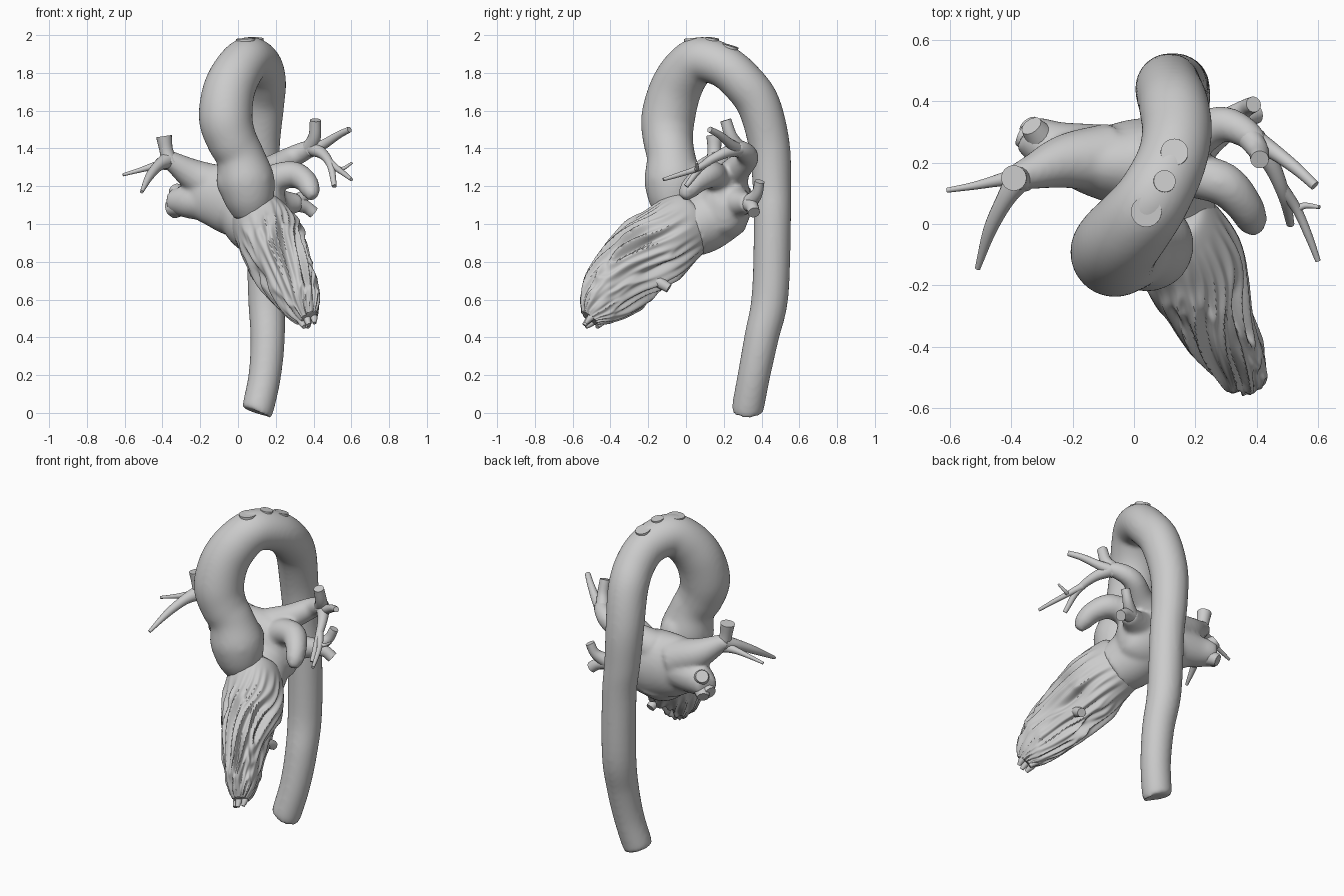
import bpy, bmesh, math
from mathutils import Vector, noise


def spline(pts, steps):
    """Catmull-Rom through stations (x, y, z, ru[, rv])."""
    p = [Vector(q if len(q) == 5 else (*q, q[3])) for q in pts]
    p = [p[0] * 2 - p[1]] + p + [p[-1] * 2 - p[-2]]
    out = []
    for i in range(1, len(p) - 2):
        a, b, c, d = p[i - 1:i + 3]
        for k in range(steps):
            t = k / steps
            out.append((b * 2 + (c - a) * t + (a * 2 - b * 5 + c * 4 - d) * t * t
                        + (b * 3 - a - c * 3 + d) * t ** 3) * 0.5)
    return out + [p[-2]]


def loft(bm, pts, sides=24, steps=6, bump=None):
    """Capped tube with elliptical, optionally bumpy, sections."""
    s = spline(pts, steps)
    c = [Vector(q[:3]) for q in s]
    u, rings = None, []
    for i, q in enumerate(s):
        t = (c[min(i + 1, len(c) - 1)] - c[max(i - 1, 0)]).normalized()
        if u is None:
            u = t.cross(Vector((0, 0, 1)))
            if u.length < 0.3:
                u = Vector((1, 0, 0))
        u = (u - t * u.dot(t)).normalized()
        v = t.cross(u)
        ring = []
        for k in range(sides):
            a = 2 * math.pi * k / sides
            m = bump(i / (len(s) - 1), a) if bump else 1
            ring.append(bm.verts.new(c[i] + (u * math.cos(a) * max(q[3], .004)
                                             + v * math.sin(a) * max(q[4], .004)) * m))
        rings.append(ring)
    for r0, r1 in zip(rings, rings[1:]):
        for k in range(sides):
            j = (k + 1) % sides
            bm.faces.new((r0[k], r0[j], r1[j], r1[k]))
    bm.faces.new(rings[0][::-1])
    bm.faces.new(rings[-1])


def part(name, lofts, fuse=0, **kw):
    bm = bmesh.new()
    for pts in lofts:
        loft(bm, pts, **kw)
    bmesh.ops.recalc_face_normals(bm, faces=bm.faces)
    me = bpy.data.meshes.new(name)
    bm.to_mesh(me)
    bm.free()
    me.polygons.foreach_set("use_smooth", [True] * len(me.polygons))
    me.set_sharp_from_angle(angle=math.radians(50))
    ob = bpy.data.objects.new(name, me)
    bpy.context.collection.objects.link(ob)
    if fuse:
        r = ob.modifiers.new("fuse", 'REMESH')
        r.mode, r.voxel_size, r.use_smooth_shade = 'VOXEL', fuse, True
        sm = ob.modifiers.new("soften", 'SMOOTH')
        sm.factor, sm.iterations = 0.5, 8
    return ob


# Aorta: root with three swellings, ascending part, arch and descending part
sinuses = [[(x, y, 1.13, .05), (x, y, 1.17, .085), (x, y, 1.235, .10),
            (x, y, 1.30, .08), (x, y, 1.335, .04)]
           for x, y in ((.08, -.105), (-.015, -.08), (.06, .0))]
part("aorta", [[
    (.08, -.05, 1.05, .10), (.06, -.065, 1.14, .135), (.04, -.07, 1.24, .15),
    (.01, -.08, 1.36, .128), (-.035, -.095, 1.45, .133), (-.065, -.095, 1.56, .142),
    (-.05, -.06, 1.70, .138), (0, 0, 1.81, .13), (.06, .08, 1.87, .121),
    (.12, .20, 1.835, .114), (.14, .30, 1.75, .114), (.13, .385, 1.63, .114),
    (.113, .44, 1.42, .109), (.12, .455, 1.20, .102), (.14, .457, 1.0, .098),
    (.15, .445, .62, .097), (.157, .40, .40, .091), (.142, .36, .20, .086),
    (.107, .328, .03, .084), (.10, .324, .004, .074)]] + sinuses, fuse=.012, sides=48)

# Cut neck vessels on top of the arch
part("arch_branch_stubs", [
    [(.045, .045, 1.88, .05), (.04, .04, 1.982, .05)],
    [(.09, .125, 1.88, .038), (.1, .14, 1.985, .036)],
    [(.125, .21, 1.86, .046), (.132, .235, 1.945, .045)]], steps=2)


# Left ventricle: flattened cone covered in oblique folds
def folds(t, a):
    b = a - 1.5 * t
    wob = noise.noise(Vector((math.cos(a) * 1.5, math.sin(a) * 1.5, t * 3)))
    n = noise.noise(Vector((math.cos(b) * 3, math.sin(b) * 3, t * 2.6 + wob)))
    f = noise.noise(Vector((math.cos(b) * 5 + 5, math.sin(b) * 5, t * 4)))
    fade = min(1, max(0, (t - .2) / .2))
    ridge = math.sqrt(n * n + .004)
    return 1 + fade * (.10 - .38 * ridge + .13 * f + .05 * wob)


part("left_ventricle", [[
    (.08, .09, 1.09, .08, .08), (.10, .03, 1.03, .14, .17), (.175, -.10, .92, .17, .185),
    (.215, -.205, .83, .148, .19), (.262, -.315, .735, .123, .185),
    (.32, -.415, .62, .098, .15), (.357, -.475, .545, .075, .105),
    (.377, -.51, .50, .045, .055)]], sides=160, steps=14, bump=folds)

# Finger-like strands at the apex and along the underside
part("ventricle_strands", [
    [(.35, -.47, .56, .025), (.365, -.51, .50, .02), (.375, -.54, .465, .012)],
    [(.37, -.46, .56, .025), (.40, -.50, .51, .02), (.405, -.53, .475, .01)],
    [(.31, -.44, .54, .025), (.335, -.49, .485, .02), (.35, -.53, .455, .012)],
    [(.30, -.40, .54, .025), (.34, -.44, .49, .022), (.375, -.47, .455, .012)],
    [(.37, -.47, .66, .025), (.39, -.50, .61, .022), (.405, -.525, .54, .01)],
    [(.28, -.20, .72, .03), (.30, -.14, .69, .03), (.31, -.09, .66, .026)]],
    sides=12, steps=4)

# Left atrium with funnel to the ventricle, vein trunks and appendage, fused
part("left_atrium", [
    [(-.27, .22, 1.16, .04, .06), (-.23, .22, 1.16, .08, .125), (-.12, .20, 1.15, .115, .17),
     (0, .195, 1.125, .148, .195), (.12, .195, 1.11, .15, .195), (.21, .20, 1.13, .105, .14),
     (.25, .20, 1.14, .04, .05)],
    [(.04, .21, 1.10, .17), (.09, .09, 1.01, .165), (.14, .0, .96, .145)],
    [(-.08, .215, 1.19, .115), (-.22, .205, 1.25, .09), (-.33, .17, 1.32, .058),
     (-.39, .15, 1.36, .042)],
    [(-.10, .21, 1.13, .115), (-.24, .24, 1.12, .095), (-.33, .285, 1.12, .07),
     (-.355, .30, 1.12, .055)],
    [(.08, .23, 1.23, .10), (.18, .27, 1.29, .075), (.28, .325, 1.35, .06),
     (.36, .30, 1.39, .05), (.41, .25, 1.41, .038)],
    [(.14, .23, 1.12, .11), (.24, .29, 1.11, .07), (.32, .335, 1.11, .05)],
    [(.14, .18, 1.20, .09), (.22, .155, 1.25, .075), (.30, .125, 1.26, .07),
     (.36, .06, 1.225, .06), (.385, .01, 1.175, .05), (.395, -.015, 1.135, .025)]],
    fuse=.012, sides=32)

# Right pulmonary vein branches
part("right_vein_branches", [
    [(-.36, .15, 1.32, .045), (-.38, .15, 1.39, .036), (-.392, .15, 1.465, .042)],
    [(-.33, .165, 1.32, .04), (-.43, .145, 1.31, .022), (-.52, .125, 1.285, .013),
     (-.61, .11, 1.26, .008)],
    [(-.37, .155, 1.34, .045), (-.42, .08, 1.31, .03), (-.47, -.02, 1.25, .022),
     (-.51, -.145, 1.17, .009)],
    [(-.29, .26, 1.13, .06), (-.335, .32, 1.185, .036)],
    [(-.30, .26, 1.10, .06), (-.37, .29, 1.08, .036)],
    [(-.30, .27, 1.10, .06), (-.345, .325, 1.06, .034)]], sides=16)

# Left pulmonary vein branches
part("left_vein_branches", [
    [(.37, .29, 1.39, .042), (.405, .24, 1.46, .034), (.41, .21, 1.55, .03)],
    [(.38, .28, 1.39, .04), (.45, .24, 1.42, .027), (.53, .18, 1.47, .02),
     (.59, .125, 1.50, .016)],
    [(.39, .28, 1.40, .04), (.45, .19, 1.37, .028), (.49, .09, 1.31, .02),
     (.51, 0, 1.20, .013)],
    [(.48, .12, 1.33, .022), (.53, .05, 1.29, .016), (.57, -.04, 1.26, .013),
     (.60, -.12, 1.235, .009)],
    [(.53, .05, 1.29, .014), (.56, .06, 1.295, .01), (.605, .055, 1.325, .006)],
    [(.30, .33, 1.11, .045), (.36, .375, 1.16, .03), (.39, .39, 1.225, .026)],
    [(.30, .33, 1.11, .045), (.36, .35, 1.09, .034), (.40, .36, 1.06, .032)]], sides=16)
